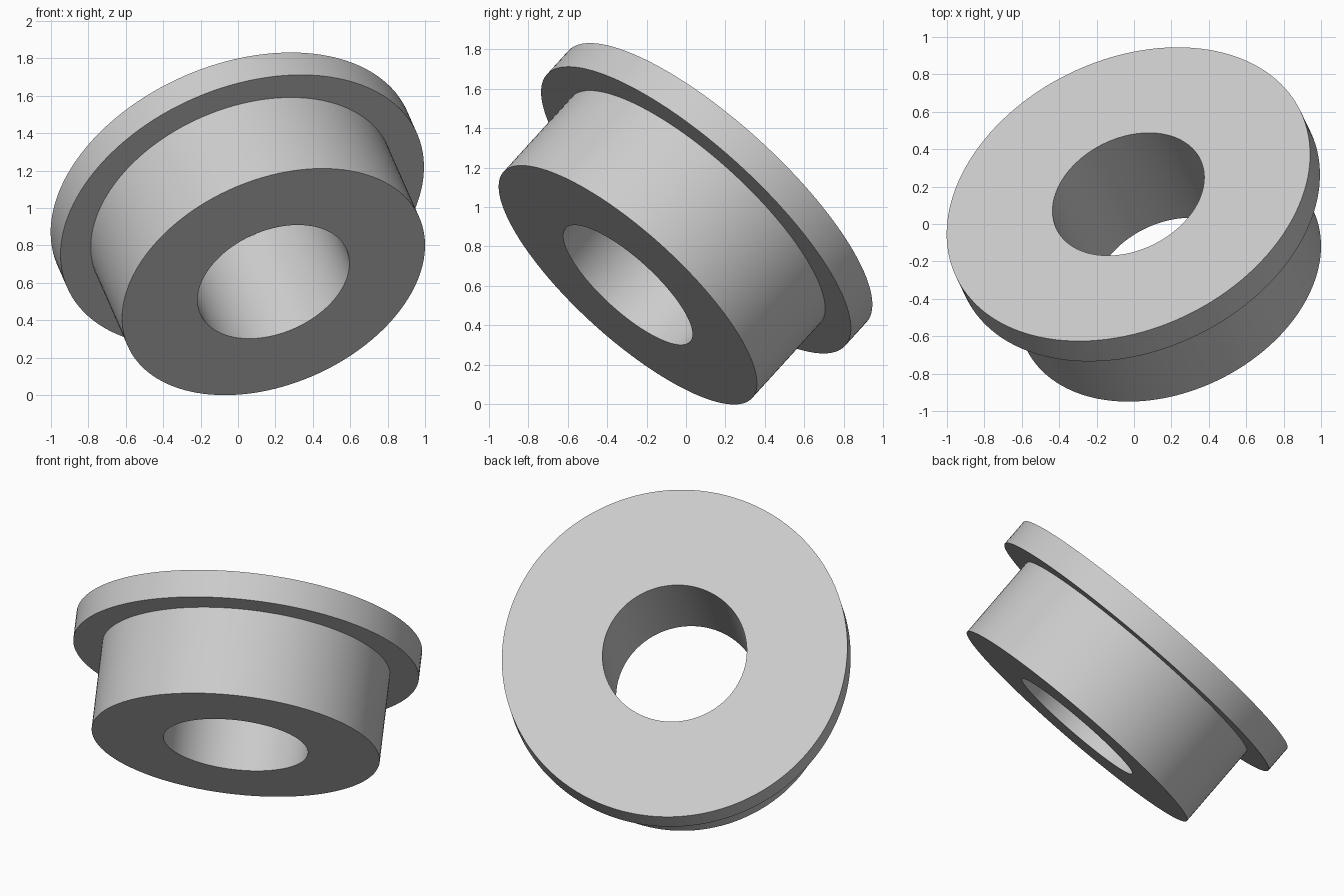
import bpy, bmesh, math
from mathutils import Vector

cube = bpy.data.objects.get("Cube")
if cube:
    bpy.data.objects.remove(cube, do_unlink=True)

SEGMENTS = 128
BODY_R, FLANGE_R, HOLE_R = 0.852, 1.022, 0.427
HEIGHT, FLANGE_T = 0.71, 0.17
BASE = Vector((0.19, -0.295, 0.605))
AXIS = Vector((-0.31, 0.64, 0.703)).normalized()

# Plain grey finish
grey = bpy.data.materials.new("light_grey")
grey.use_nodes = True
colour = (0.6, 0.6, 0.6, 1)
grey.diffuse_color = colour
grey.node_tree.nodes["Principled BSDF"].inputs["Base Color"].default_value = colour

# Closed cross-section (radius, height), spun into a flanged bushing
shoulder = HEIGHT - FLANGE_T
profile = [(HOLE_R, 0), (BODY_R, 0), (BODY_R, shoulder),
           (FLANGE_R, shoulder), (FLANGE_R, HEIGHT), (HOLE_R, HEIGHT)]
bm = bmesh.new()
verts = [bm.verts.new((r, 0, z)) for r, z in profile]
edges = [bm.edges.new((v, verts[(i + 1) % len(verts)])) for i, v in enumerate(verts)]
bmesh.ops.spin(bm, geom=verts + edges, cent=(0, 0, 0), axis=(0, 0, 1),
               angle=math.tau, steps=SEGMENTS)
bmesh.ops.remove_doubles(bm, verts=bm.verts, dist=0.0001)
bmesh.ops.recalc_face_normals(bm, faces=bm.faces)
mesh = bpy.data.meshes.new("flanged_bushing")
bm.to_mesh(mesh)
bm.free()
mesh.materials.append(grey)

# Tilt the bushing onto its axis
bushing = bpy.data.objects.new("flanged_bushing", mesh)
bpy.context.collection.objects.link(bushing)
bushing.location = BASE
bushing.rotation_euler = AXIS.to_track_quat('Z', 'Y').to_euler()

# Smooth walls with crisp rims
bpy.ops.object.select_all(action='DESELECT')
bushing.select_set(True)
bpy.context.view_layer.objects.active = bushing
bpy.ops.object.shade_smooth_by_angle(angle=math.radians(30))
